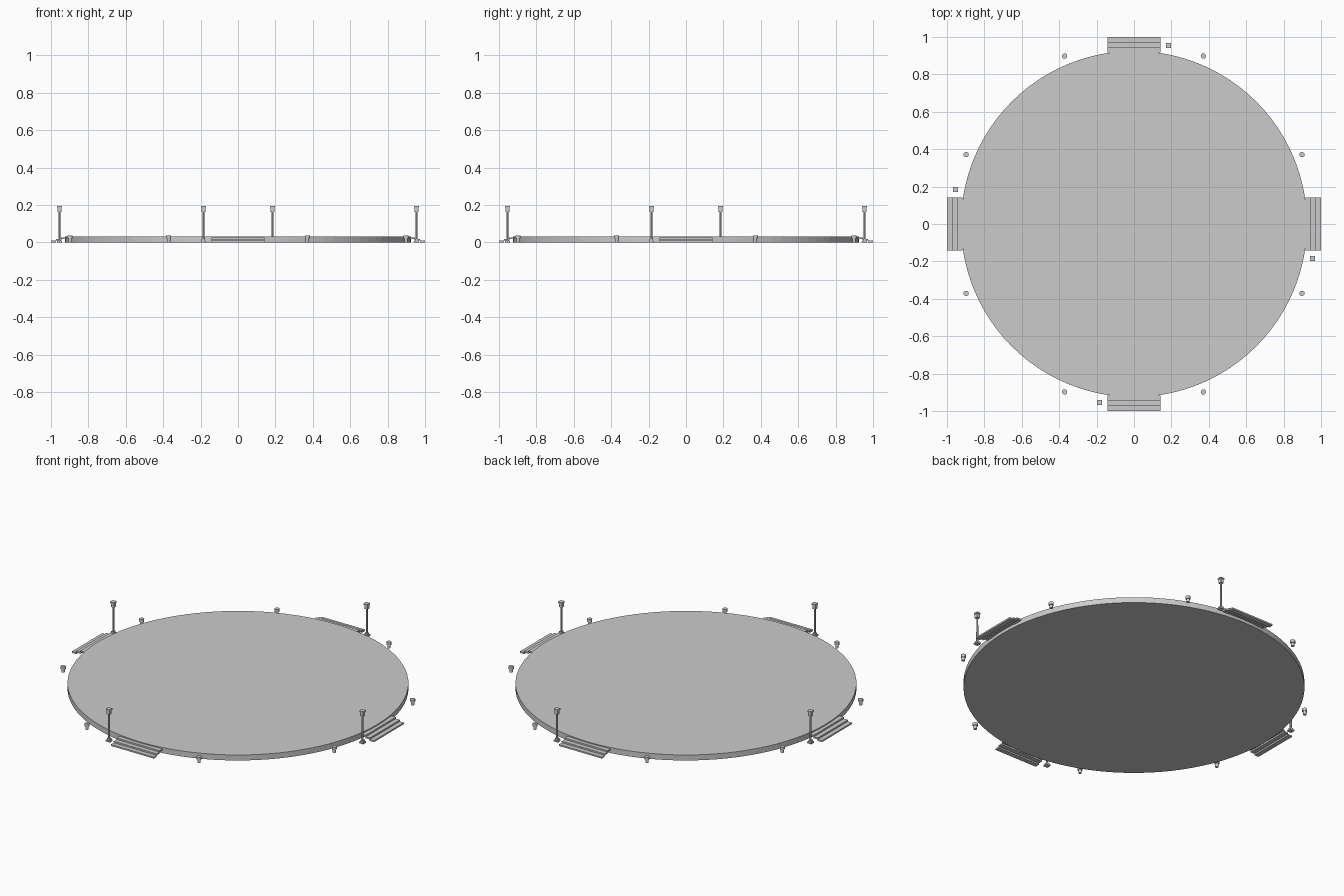
import bpy, bmesh, math
from mathutils import Matrix, Vector

cube = bpy.data.objects.get("Cube")
if cube:
    bpy.data.objects.remove(cube, do_unlink=True)

GREY = (0.6, 0.6, 0.6, 1)
stone = bpy.data.materials.new("stone_grey")
stone.use_nodes = True
stone.diffuse_color = GREY
stone.node_tree.nodes["Principled BSDF"].inputs["Base Color"].default_value = GREY


def finish(name, bm, turn=0):
    """Turn the part about the centre and link it."""
    bm.transform(Matrix.Rotation(turn, 4, "Z"))
    mesh = bpy.data.meshes.new(name)
    bm.to_mesh(mesh)
    bm.free()
    mesh.materials.append(stone)
    obj = bpy.data.objects.new(name, mesh)
    bpy.context.collection.objects.link(obj)


def box(bm, x, y, z0, z1, sx, sy):
    mat = Matrix.Translation((x, y, (z0 + z1) / 2)) @ Matrix.Diagonal((sx, sy, z1 - z0, 1))
    bmesh.ops.create_cube(bm, size=1, matrix=mat)


def tube(bm, x, y, z0, z1, r0, r1, sides):
    bmesh.ops.create_cone(bm, cap_ends=True, segments=sides, radius1=r0, radius2=r1,
                          depth=z1 - z0, matrix=Matrix.Translation((x, y, (z0 + z1) / 2)))


# Round deck
bm = bmesh.new()
tube(bm, 0, 0, 0, 0.033, 0.925, 0.925, 96)
finish("deck", bm)

for i, side in enumerate(("back", "right", "front", "left")):
    turn = i * math.pi / 2

    # Three slab treads climbing to the deck
    bm = bmesh.new()
    for k in range(3):
        box(bm, 0, 0.986 - 0.027 * k, 0.009 * k, 0.009 * k + 0.009, 0.284, 0.028)
    finish(side + "_steps", bm, turn)

    # Lamp post with stepped foot, pole and capped lantern
    bm = bmesh.new()
    x, y = 0.185, 0.955
    box(bm, x, y, 0, 0.008, 0.028, 0.028)
    box(bm, x, y, 0.008, 0.018, 0.018, 0.018)
    tube(bm, x, y, 0.018, 0.165, 0.006, 0.005, 8)
    box(bm, x, y, 0.163, 0.187, 0.02, 0.02)
    box(bm, x, y, 0.187, 0.195, 0.026, 0.026)
    finish(side + "_lamp_post", bm, turn)

    # Pair of short bollards, each with a wider cap
    for label, sign in (("a", 1), ("b", -1)):
        bm = bmesh.new()
        tube(bm, sign * 0.371, 0.898, 0, 0.02, 0.009, 0.009, 12)
        tube(bm, sign * 0.371, 0.898, 0.02, 0.036, 0.014, 0.014, 12)
        finish(side + "_bollard_" + label, bm, turn)
